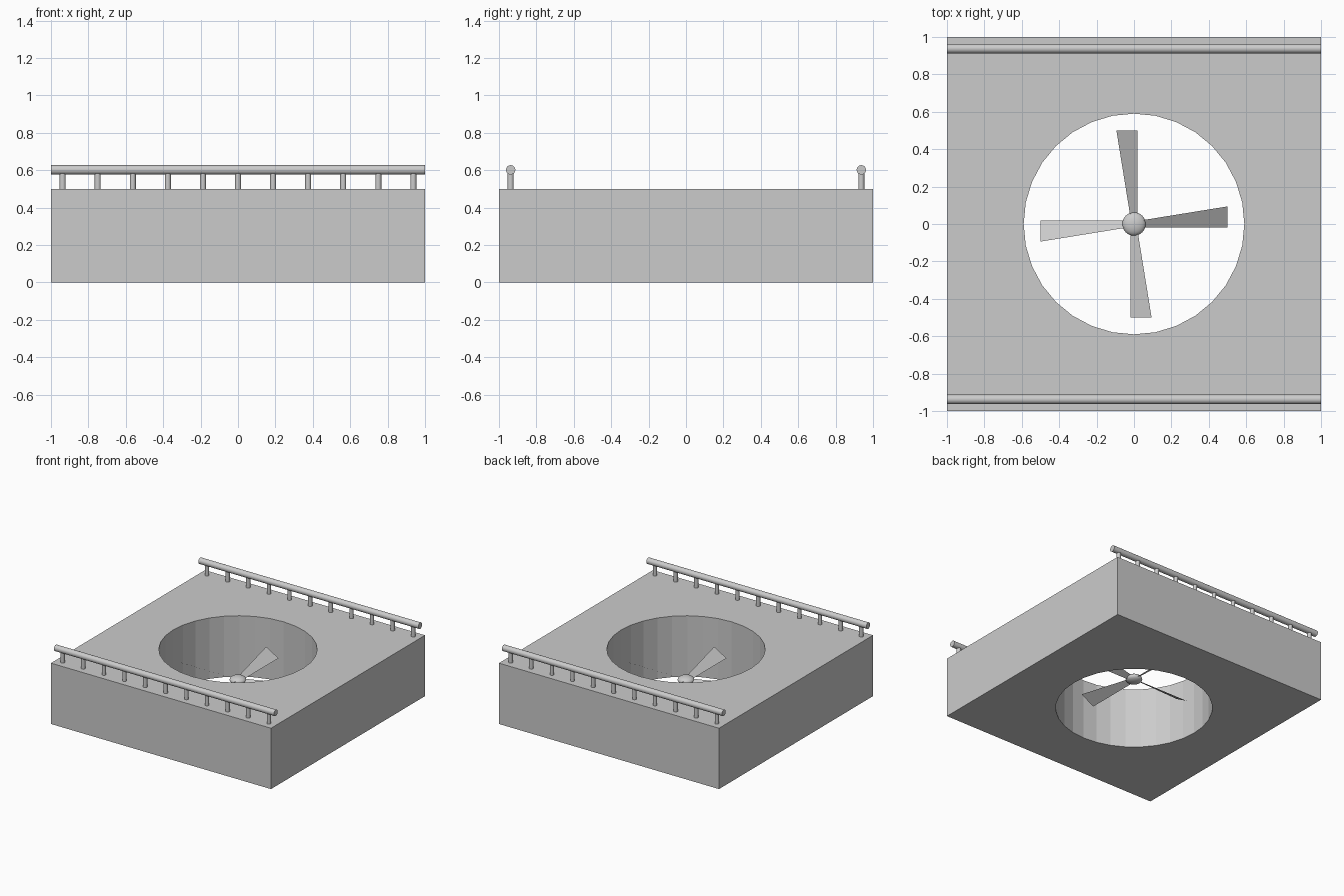
import bpy, bmesh
from math import pi, tan, radians
from mathutils import Matrix

if "Cube" in bpy.data.objects:
    bpy.data.objects.remove(bpy.data.objects["Cube"])


def cylinder(name, radius, depth, loc, sides=32, rot=(0, 0, 0), smooth=True):
    bpy.ops.mesh.primitive_cylinder_add(vertices=sides, radius=radius, depth=depth,
                                        location=loc, rotation=rot)
    ob = bpy.context.object
    ob.name = name
    if smooth:
        bpy.ops.object.shade_smooth_by_angle(angle=radians(40))
    return ob


# Housing block with a faceted round duct cut through it
bpy.ops.mesh.primitive_cube_add(size=1, location=(0, 0, 0.25))
housing = bpy.context.object
housing.name = "housing"
housing.scale = (2, 2, 0.5)
bpy.ops.object.transform_apply(location=False, rotation=False, scale=True)
cutter = cylinder("duct_cutter", 0.59, 1.0, (0, 0, 0.25), 32, smooth=False)
mod = housing.modifiers.new("duct", 'BOOLEAN')
mod.operation = 'DIFFERENCE'
mod.solver = 'EXACT'
mod.object = cutter
bpy.context.view_layer.objects.active = housing
bpy.ops.object.modifier_apply(modifier=mod.name)
bpy.data.objects.remove(cutter, do_unlink=True)

# Side rails, each on eleven short posts
for side, y in (("front", -0.9375), ("back", 0.9375)):
    cylinder(side + "_rail", 0.025, 2.0, (0, y, 0.602), rot=(0, pi / 2, 0))
    for i in range(11):
        x = -0.9375 + i * 0.1875
        cylinder(f"{side}_post_{i + 1}", 0.016, 0.1, (x, y, 0.55), 24)

# Fan hub, a flattened ball
HUB_Z = 0.25
bpy.ops.mesh.primitive_uv_sphere_add(segments=32, ring_count=16, radius=0.0625,
                                     location=(0, 0, HUB_Z))
hub = bpy.context.object
hub.name = "fan_hub"
hub.scale.z = 0.5
bpy.ops.object.transform_apply(location=False, rotation=False, scale=True)
bpy.ops.object.shade_smooth_by_angle(angle=radians(40))

# Four thin pitched blades that widen toward the tip
outline = [(0.03, -0.018), (0.5, -0.018), (0.5, 0.094), (0.03, 0.018)]
pitch = tan(radians(30))
for i in range(4):
    bm = bmesh.new()
    bm.faces.new([bm.verts.new((x, y, y * pitch)) for x, y in outline])
    bm.transform(Matrix.Rotation(i * pi / 2, 4, 'Z'))
    mesh = bpy.data.meshes.new(f"fan_blade_{i + 1}")
    bm.to_mesh(mesh)
    bm.free()
    blade = bpy.data.objects.new(mesh.name, mesh)
    blade.location.z = HUB_Z
    bpy.context.collection.objects.link(blade)
